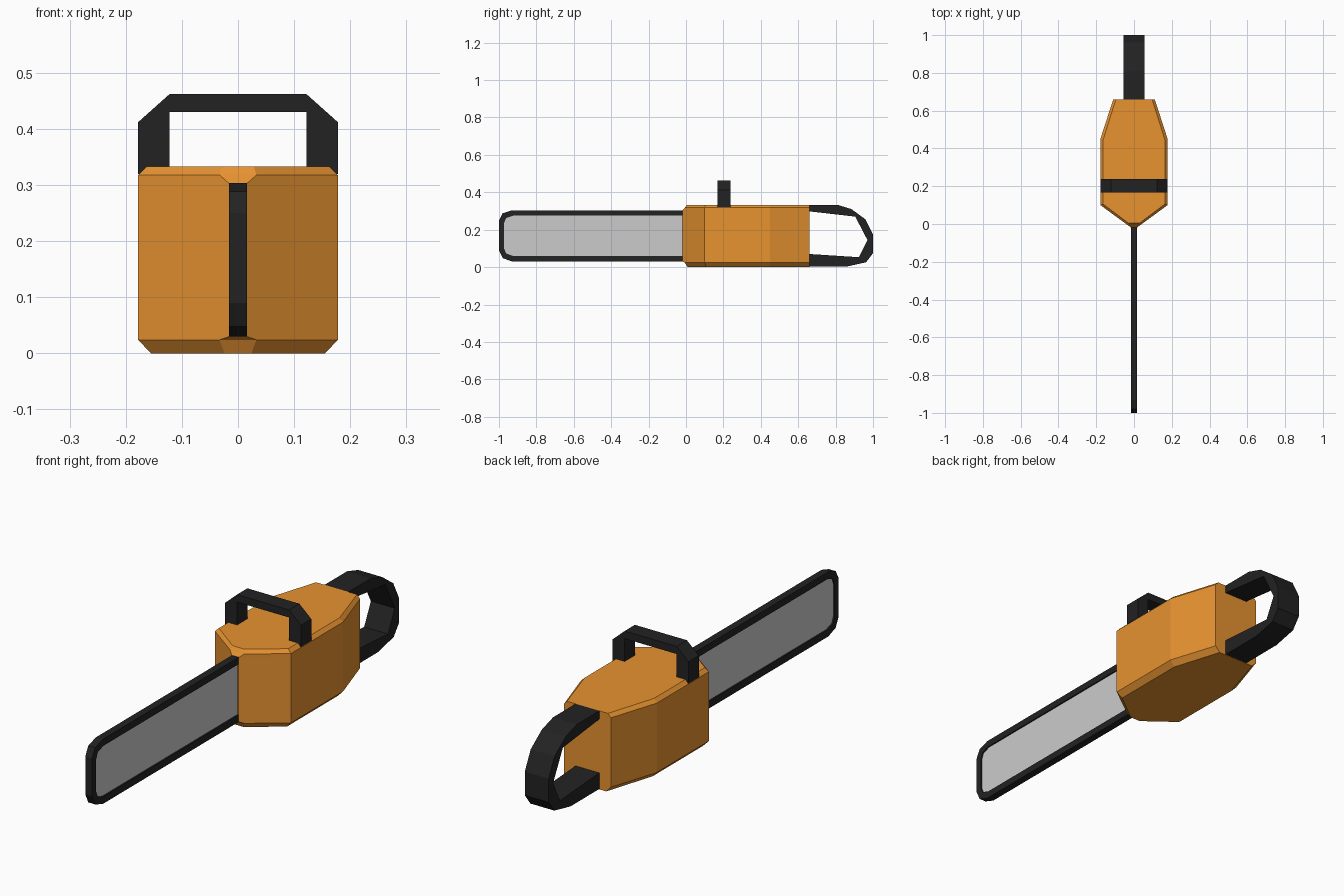
import bpy
import bmesh
import math

if "Cube" in bpy.data.objects:
    bpy.data.objects.remove(bpy.data.objects["Cube"])


def material(name, rgb):
    m = bpy.data.materials.new(name)
    m.diffuse_color = (*rgb, 1)
    m.use_nodes = True
    m.node_tree.nodes["Principled BSDF"].inputs["Base Color"].default_value = m.diffuse_color
    return m


def finish(bm, name, mat=None):
    bmesh.ops.recalc_face_normals(bm, faces=bm.faces)
    me = bpy.data.meshes.new(name)
    bm.to_mesh(me)
    bm.free()
    if mat:
        me.materials.append(mat)
    ob = bpy.data.objects.new(name, me)
    bpy.context.collection.objects.link(ob)
    return ob


def prism(name, start, end, mat=None):
    """Closed solid between two matching profiles."""
    bm = bmesh.new()
    a = [bm.verts.new(p) for p in start]
    b = [bm.verts.new(p) for p in end]
    bm.faces.new(a)
    bm.faces.new(b[::-1])
    for i in range(len(a)):
        j = (i + 1) % len(a)
        bm.faces.new((a[i], b[i], b[j], a[j]))
    return finish(bm, name, mat)


def side_prism(name, profile, half, mat=None):
    """(y, z) profile extruded symmetrically along x."""
    return prism(name, [(-half, y, z) for y, z in profile],
                 [(half, y, z) for y, z in profile], mat)


orange = material("orange", (0.8, 0.29, 0.03))
black = material("black", (0.016, 0.016, 0.016))

# Motor housing: stacked rings, each a half outline (x, y) mirrored in x
wide = [(0.178, 0.10), (0.178, 0.45), (0.11, 0.66)]
lip = [(0.033, -0.006)] + wide
nose = [(0.016, -0.0184)] + wide
rings = [
    (0.0, [(0.024, 0.008), (0.155, 0.108), (0.155, 0.445), (0.088, 0.66)]),
    (0.024, lip),
    (0.030, nose),
    (0.303, nose),
    (0.318, lip),
    (0.333, [(0.028, 0.004), (0.163, 0.105), (0.163, 0.447), (0.096, 0.66)]),
]
bm = bmesh.new()
loops = []
for z, half in rings:
    outline = half + [(-x, y) for x, y in reversed(half)]
    loops.append([bm.verts.new((x, y, z)) for x, y in outline])
for lo, hi in zip(loops, loops[1:]):
    for i in range(len(lo)):
        j = (i + 1) % len(lo)
        bm.faces.new((lo[i], lo[j], hi[j], hi[i]))
bm.faces.new(loops[0][::-1])
bm.faces.new(loops[-1])
bmesh.ops.dissolve_limit(bm, angle_limit=math.radians(1),
                         verts=bm.verts, edges=bm.edges)
finish(bm, "motor_housing", orange)

# Chain around the guide bar, and the thinner bar plate inside it
outer = [(0.04, 0.304), (-0.93, 0.304), (-0.98, 0.288), (-1.0, 0.25),
         (-1.0, 0.09), (-0.98, 0.048), (-0.93, 0.030), (0.04, 0.030)]
inner = [(0.04, 0.275), (-0.925, 0.275), (-0.962, 0.262), (-0.973, 0.235),
         (-0.973, 0.10), (-0.962, 0.073), (-0.925, 0.060), (0.04, 0.060)]
side_prism("chain", outer + inner[::-1], 0.016, black)
side_prism("guide_bar", inner, 0.010)

# Front handle: arch across the top
arch = [(-0.178, 0.320), (-0.178, 0.412), (-0.122, 0.462), (0.122, 0.462),
        (0.178, 0.412), (0.178, 0.320), (0.122, 0.320), (0.122, 0.430),
        (-0.122, 0.430), (-0.122, 0.320)]
prism("front_handle", [(x, 0.168, z) for x, z in arch],
      [(x, 0.237, z) for x, z in arch], black)

# Rear handle: faceted loop behind the housing
rear = [(0.66, 0.333), (0.81, 0.333), (0.885, 0.310), (0.96, 0.255),
        (1.0, 0.175), (1.0, 0.075), (0.963, 0.026), (0.855, 0.002),
        (0.66, 0.002), (0.66, 0.070), (0.925, 0.053), (0.97, 0.145),
        (0.905, 0.270), (0.66, 0.298)]
side_prism("rear_handle", rear, 0.056, black)
